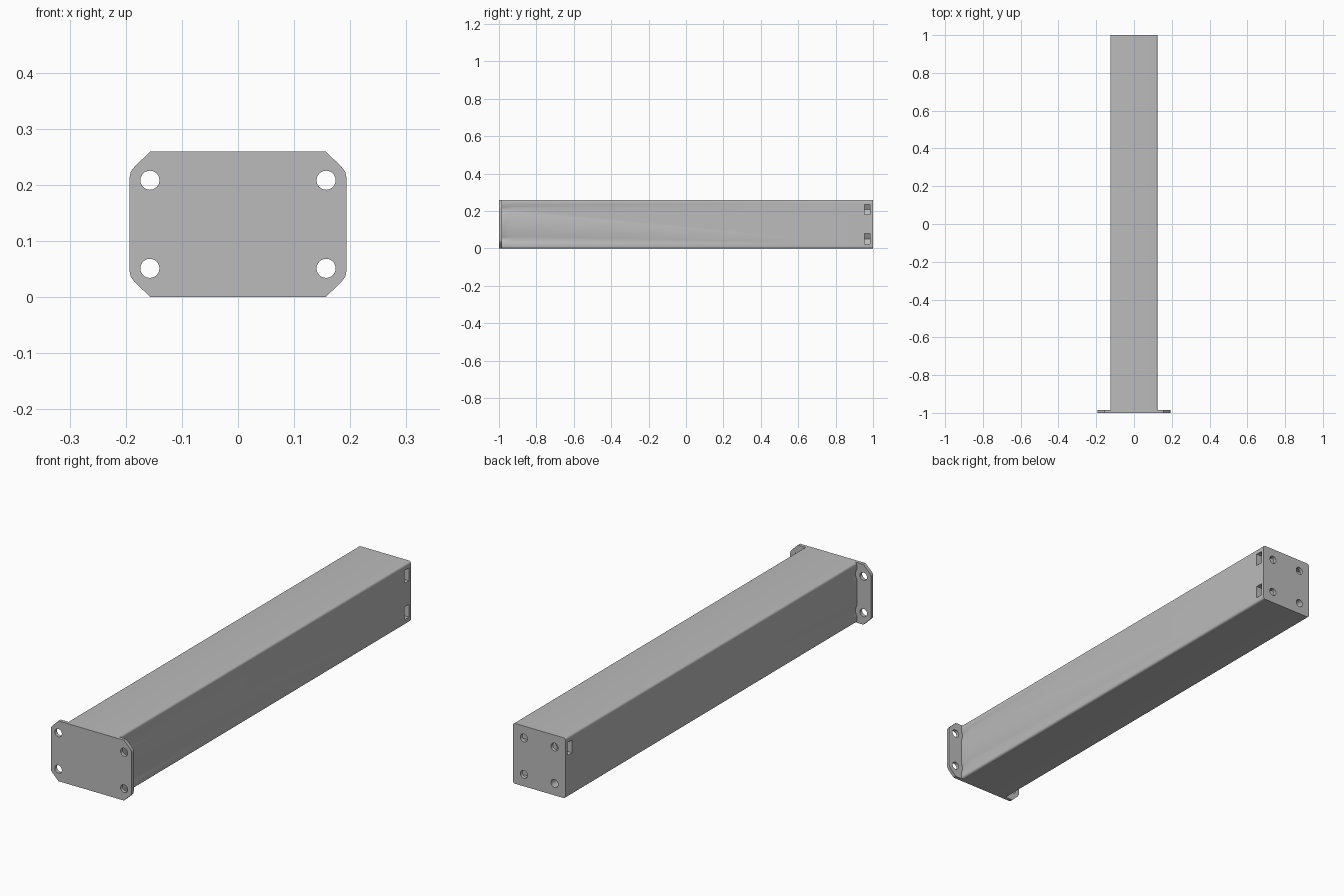
import bpy, bmesh, math

if "Cube" in bpy.data.objects:
    bpy.data.objects.remove(bpy.data.objects["Cube"])

WIDTH, HEIGHT = 0.125, 0.26          # beam half width and height
MID = HEIGHT / 2
FLANGE_X = 0.193
BACK, INNER, FRONT = 1.0, -0.985, -1.0
HOLE_Z = (MID - 0.0785, MID + 0.0785)

grey = bpy.data.materials.new("grey")
grey.diffuse_color = (0.5, 0.5, 0.5, 1)
grey.use_nodes = True
grey.node_tree.nodes["Principled BSDF"].inputs["Base Color"].default_value = grey.diffuse_color


def prism(name, near, far, y0, y1):
    """Solid along y between two matching outlines in the xz plane."""
    bm = bmesh.new()
    a = [bm.verts.new((x, y0, z)) for x, z in near]
    b = [bm.verts.new((x, y1, z)) for x, z in far]
    bm.faces.new(a)
    bm.faces.new(b[::-1])
    n = len(a)
    for i in range(n):
        j = (i + 1) % n
        bm.faces.new((a[i], b[i], b[j], a[j]))
    bmesh.ops.recalc_face_normals(bm, faces=bm.faces)
    mesh = bpy.data.meshes.new(name)
    bm.to_mesh(mesh)
    bm.free()
    mesh.materials.append(grey)
    obj = bpy.data.objects.new(name, mesh)
    bpy.context.collection.objects.link(obj)
    return obj


def arc(cx, cz, r, start, end, n):
    return [(cx + r * math.cos(math.radians(start + (end - start) * i / n)),
             cz + r * math.sin(math.radians(start + (end - start) * i / n)))
            for i in range(n + 1)]


def circle(cx, cz, r):
    return arc(cx, cz, r, 0, 360, 32)[:-1]


def cut(target, cutters):
    bpy.context.view_layer.objects.active = target
    for c in cutters:
        c.hide_render = True
        mod = target.modifiers.new("cut", 'BOOLEAN')
        mod.operation, mod.solver, mod.object = 'DIFFERENCE', 'EXACT', c
        bpy.ops.object.modifier_apply(modifier=mod.name)
        bpy.data.objects.remove(c)


def smooth(obj):
    bpy.ops.object.select_all(action='DESELECT')
    obj.select_set(True)
    bpy.context.view_layer.objects.active = obj
    bpy.ops.object.shade_smooth_by_angle(angle=math.radians(30))


# Beam with rounded long edges
r = 0.010
outline = []
for sx, sz, a in ((1, 1, 0), (-1, 1, 90), (-1, -1, 180), (1, -1, 270)):
    outline += arc(sx * (WIDTH - r), MID + sz * (MID - r), r, a, a + 90, 6)
beam = prism("beam", outline, outline, INNER, BACK)

cutters = []
for s in (-1, 1):
    for z in HOLE_Z:
        # Blind bolt hole in the back end
        hole = circle(s * 0.073, z, 0.017)
        cutters.append(prism("bolt_hole", hole, hole, 0.88, BACK + 0.01))
        # Tapered bolt head clearance behind the flange
        cutters.append(prism("head_clearance", circle(s * 0.156, z, 0.038),
                             circle(s * 0.156, z, 0.030), INNER - 0.01, -0.90))
        # Side nut slot with a hexagonal inner end
        if s > 0 or z > MID:
            h = 0.0275
            slot = [(s * x, z + dz) for x, dz in
                    ((0.14, h), (0.057, h), (0.041, 0), (0.057, -h), (0.14, -h))]
            cutters.append(prism("nut_slot", slot, slot, 0.955, 0.985))
cut(beam, cutters)
smooth(beam)

# Mounting flange with chamfered and softened corners
quarter = [(FLANGE_X, 0.085), (0.191, 0.094), (0.184, 0.103), (0.156, MID)]
plate = [(x, MID + z) for x, z in quarter]
plate += [(-x, MID + z) for x, z in quarter[::-1]]
plate += [(-x, MID - z) for x, z in quarter]
plate += [(x, MID - z) for x, z in quarter[::-1]]
flange = prism("flange", plate, plate, FRONT, INNER)
holes = []
for x in (-0.157, 0.157):
    for z in HOLE_Z:
        c = circle(x, z, 0.017)
        holes.append(prism("flange_hole", c, c, FRONT - 0.01, INNER + 0.01))
cut(flange, holes)
smooth(flange)
